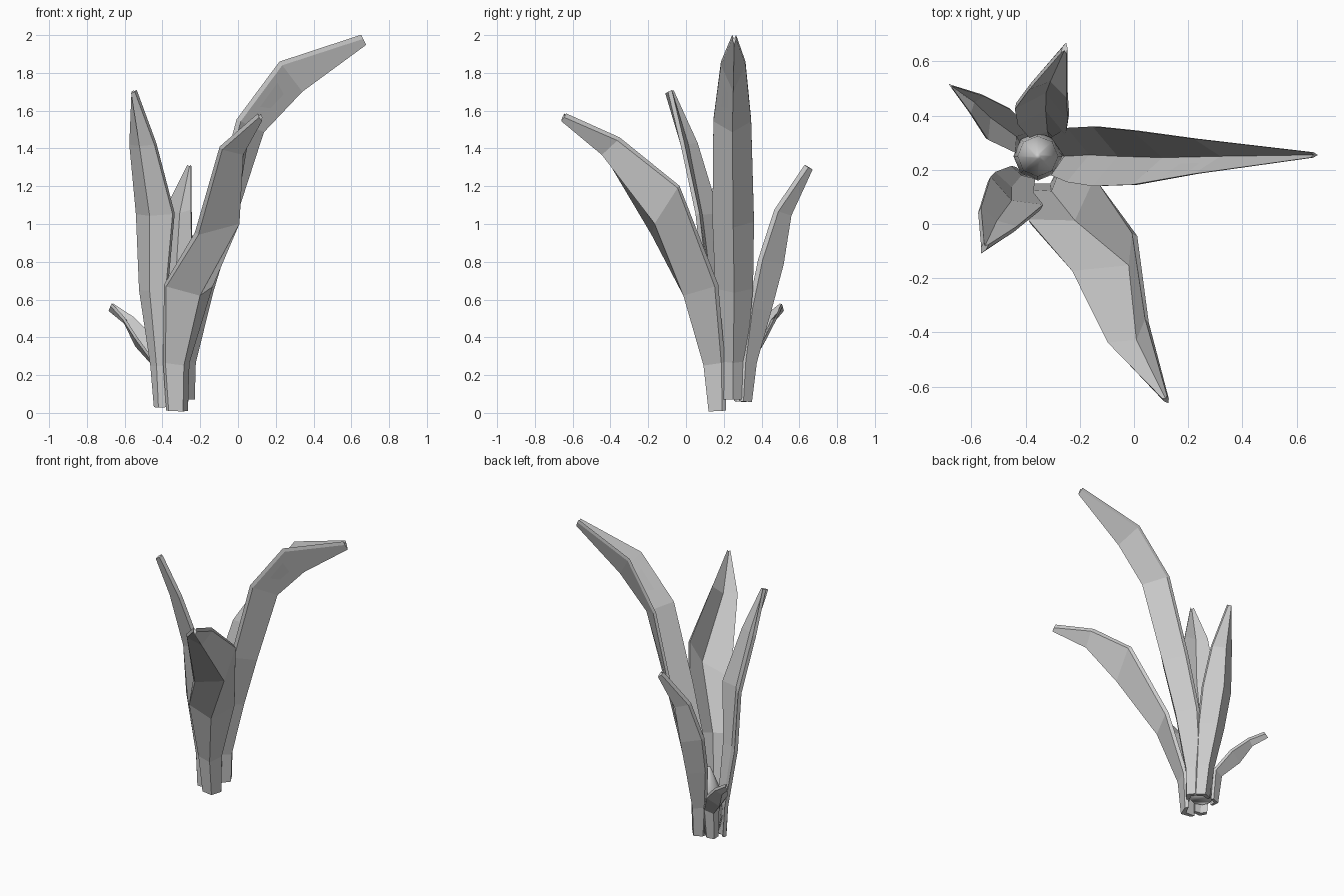
import bpy, bmesh
from math import cos, sin, radians, pi
from mathutils import Vector

if "Cube" in bpy.data.objects:
    bpy.data.objects.remove(bpy.data.objects["Cube"])


def make_object(name, rings, smooth=False):
    """Skin a list of equal-length closed rings and cap both ends."""
    bm = bmesh.new()
    vs = [[bm.verts.new(p) for p in ring] for ring in rings]
    n = len(vs[0])
    for a, b in zip(vs, vs[1:]):
        for i in range(n):
            j = (i + 1) % n
            bm.faces.new((a[i], a[j], b[j], b[i]))
    bm.faces.new(vs[0][::-1])
    bm.faces.new(vs[-1])
    bmesh.ops.recalc_face_normals(bm, faces=bm.faces)
    for f in bm.faces:
        f.smooth = smooth
    mesh = bpy.data.meshes.new(name)
    bm.to_mesh(mesh)
    bm.free()
    ob = bpy.data.objects.new(name, mesh)
    bpy.context.collection.objects.link(ob)
    return ob


def leaf(name, out_deg, rows, skin=0.035, fold=0.6):
    """Channelled leaf; each row is x, y, z, half width, optional side tilt, depth."""
    a = radians(out_deg)
    pts = [Vector(r[:3]) for r in rows]
    rings = []
    for i, r in enumerate(rows):
        w, tilt = r[3], (r[4] if len(r) > 4 else 0)
        side = Vector((-sin(a), cos(a), tilt)).normalized()
        tan = (pts[min(i + 1, len(pts) - 1)] - pts[max(i - 1, 0)]).normalized()
        out = side.cross(tan).normalized()
        d = r[5] if len(r) > 5 else max(0.024, fold * w)
        c = pts[i]
        rings.append([
            c - side * w - out * d,                 # inner channel
            c + out * (d - skin),
            c + side * w - out * d,
            c + side * w - out * (d - skin * 0.7),  # outer keel
            c + out * d,
            c - side * w - out * (d - skin * 0.7)])
    return make_object(name, rings)


# tall leaf arching right
leaf("right_leaf", 0, [
    (-0.265, 0.25, 0.07, 0.06), (-0.265, 0.25, 0.27, 0.07),
    (-0.19, 0.255, 0.65, 0.10), (-0.09, 0.25, 1.0, 0.11),
    (0.065, 0.245, 1.52, 0.10, 0, 0.08), (0.28, 0.25, 1.78, 0.065, 0, 0.10),
    (0.665, 0.255, 1.975, 0.01, 0, 0.03)])

# broad twisted leaf arching forward
leaf("front_leaf", -58, [
    (-0.31, 0.15, 0.01, 0.06), (-0.31, 0.13, 0.26, 0.075),
    (-0.235, 0.04, 0.65, 0.145, 0, 0.07), (-0.055, -0.135, 1.04, 0.18, 0.95, 0.08),
    (0.0, -0.42, 1.40, 0.085, 0.3), (0.12, -0.65, 1.565, 0.01)])

# upright leaf at front left
leaf("front_left_leaf", 242, [
    (-0.41, 0.17, 0.03, 0.04), (-0.42, 0.17, 0.25, 0.05),
    (-0.455, 0.13, 0.65, 0.08), (-0.45, 0.09, 1.05, 0.11),
    (-0.51, 0.005, 1.42, 0.075), (-0.555, -0.09, 1.70, 0.01)], fold=0.35)

# medium leaf at the back
leaf("back_leaf", 78, [
    (-0.31, 0.32, 0.06, 0.05), (-0.32, 0.34, 0.27, 0.06),
    (-0.33, 0.40, 0.55, 0.09), (-0.33, 0.46, 0.80, 0.10),
    (-0.31, 0.52, 1.06, 0.07), (-0.255, 0.65, 1.30, 0.01)])

# small leaf at back left
leaf("back_left_leaf", 142, [
    (-0.42, 0.30, 0.06, 0.04), (-0.43, 0.32, 0.26, 0.05),
    (-0.52, 0.385, 0.38, 0.07), (-0.59, 0.45, 0.49, 0.04),
    (-0.675, 0.51, 0.56, 0.005)], skin=0.025)

# central bud inside the leaf bases
bud = [(0.07, 0.08), (0.09, 0.18), (0.075, 0.36), (0.01, 0.52)]
make_object("central_bud", [
    [(-0.355 + r * cos(k * pi / 4), 0.25 + r * sin(k * pi / 4), z)
     for k in range(8)] for r, z in bud], smooth=True)
